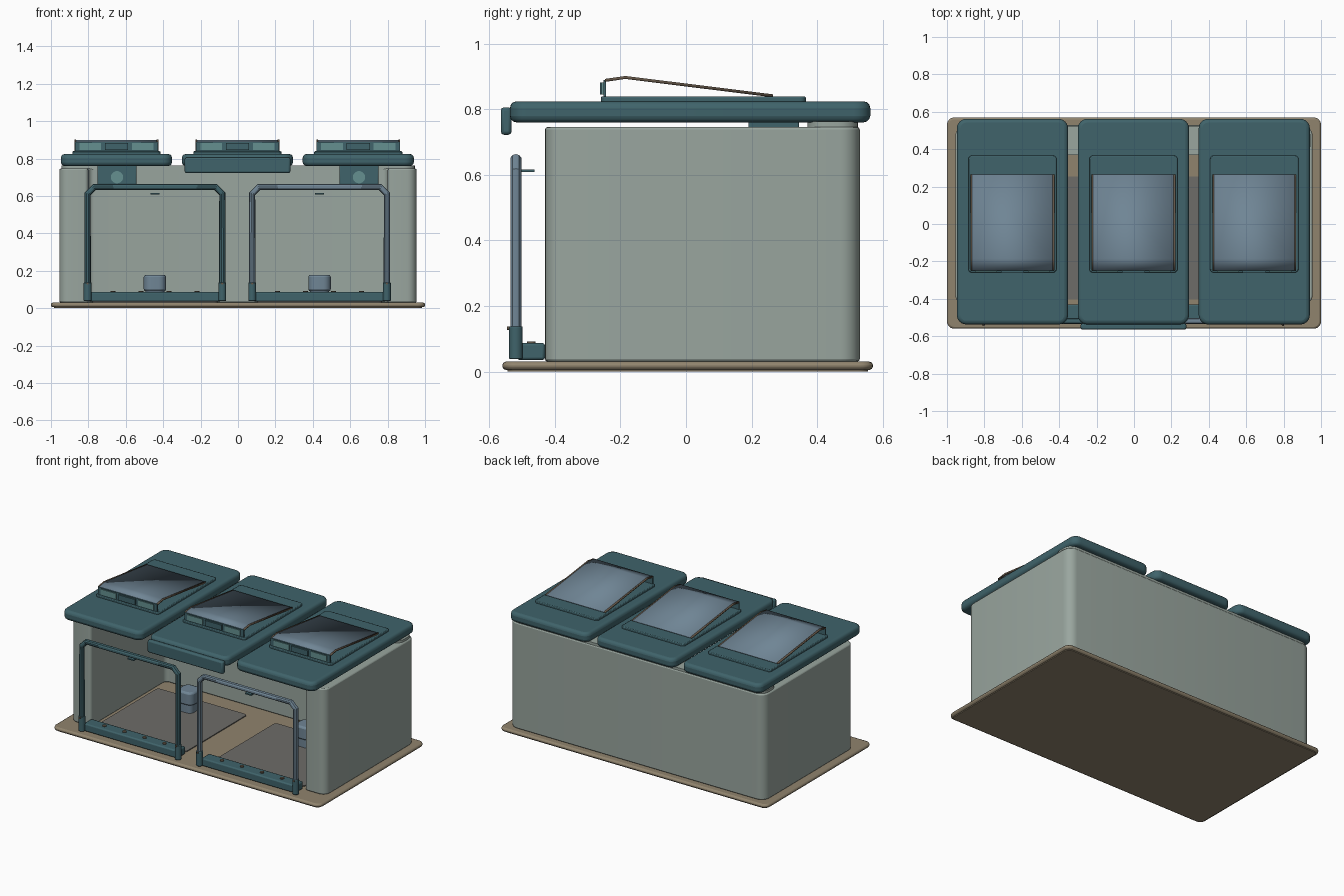
import bpy, bmesh, math
from mathutils import Vector

cube = bpy.data.objects.get("Cube")
if cube:
    bpy.data.objects.remove(cube, do_unlink=True)


def material(name, rgb):
    m = bpy.data.materials.new(name)
    m.use_nodes = True
    m.diffuse_color = (*rgb, 1)
    m.node_tree.nodes["Principled BSDF"].inputs["Base Color"].default_value = (*rgb, 1)
    return m


TEAL = material("dark teal", (0.05, 0.125, 0.145))
WALL = material("grey green", (0.32, 0.38, 0.345))
TAN = material("tan", (0.28, 0.23, 0.155))
BLUE = material("steel blue", (0.16, 0.235, 0.30))
MAT = material("mat grey", (0.155, 0.15, 0.14))
LAMP = material("light teal", (0.13, 0.28, 0.28))
BROWN = material("dark brown", (0.13, 0.095, 0.065))


def finish(obj, mat, bevel=0, segments=2):
    obj.data.materials.append(mat)
    bpy.ops.object.select_all(action="DESELECT")
    obj.select_set(True)
    bpy.context.view_layer.objects.active = obj
    bpy.ops.object.shade_smooth_by_angle(angle=math.radians(35))
    if bevel:
        mod = obj.modifiers.new("rounded edges", "BEVEL")
        mod.width, mod.segments = bevel, segments
        mod.limit_method = "ANGLE"
        mod.angle_limit = math.radians(40)
    return obj


def rounded(points, radii, steps=6):
    """Outline with each corner replaced by a smooth arc."""
    out = []
    for i, (p, r) in enumerate(zip(points, radii)):
        p = Vector(p)
        a = (Vector(points[i - 1]) - p).normalized() * r
        b = (Vector(points[(i + 1) % len(points)]) - p).normalized() * r
        for k in range(steps + 1):
            t = math.pi / 2 * k / steps
            out.append(p + a * (1 - math.sin(t)) + b * (1 - math.cos(t)))
    return out


def prism(name, outline, z0, z1, mat, bevel=0, segments=2):
    """Vertical extrusion of an outline."""
    bm = bmesh.new()
    face = bm.faces.new([bm.verts.new((p[0], p[1], z0)) for p in outline])
    ext = bmesh.ops.extrude_face_region(bm, geom=[face])
    top = [v for v in ext["geom"] if isinstance(v, bmesh.types.BMVert)]
    bmesh.ops.translate(bm, verts=top, vec=(0, 0, z1 - z0))
    bmesh.ops.recalc_face_normals(bm, faces=bm.faces)
    mesh = bpy.data.meshes.new(name)
    bm.to_mesh(mesh)
    bm.free()
    obj = bpy.data.objects.new(name, mesh)
    bpy.context.collection.objects.link(obj)
    return finish(obj, mat, bevel, segments)


def slab(name, x, y, z, mat, radius=0, bevel=0, segments=2):
    pts = [(x[0], y[0]), (x[1], y[0]), (x[1], y[1]), (x[0], y[1])]
    outline = rounded(pts, [radius] * 4) if radius else pts
    return prism(name, outline, *z, mat, bevel, segments)


def cylinder(name, center, radius, depth, mat, axis="Z", bevel=0):
    turn = (math.pi / 2, 0, 0) if axis == "Y" else (0, 0, 0)
    bpy.ops.mesh.primitive_cylinder_add(vertices=24, radius=radius, depth=depth,
                                        location=center, rotation=turn)
    bpy.context.object.name = name
    return finish(bpy.context.object, mat, bevel)


def tube(name, points, radius, mat):
    curve = bpy.data.curves.new(name, "CURVE")
    curve.dimensions = "3D"
    curve.bevel_depth, curve.bevel_resolution, curve.use_fill_caps = radius, 3, True
    line = curve.splines.new("POLY")
    line.points.add(len(points) - 1)
    for p, co in zip(line.points, points):
        p.co = (*co, 1)
    obj = bpy.data.objects.new(name, curve)
    bpy.context.collection.objects.link(obj)
    bpy.ops.object.select_all(action="DESELECT")
    obj.select_set(True)
    bpy.context.view_layer.objects.active = obj
    bpy.ops.object.convert(target="MESH")
    return finish(bpy.context.object, mat)


def sheet(name, x, profile, thick, mat):
    """Thin bent sheet: a yz profile spanning x."""
    n = len(profile)
    verts = [(cx, y, z) for cx in x for y, z in profile]
    faces = [(i, i + 1, n + i + 1, n + i) for i in range(n - 1)]
    mesh = bpy.data.meshes.new(name)
    mesh.from_pydata(verts, [], faces)
    obj = bpy.data.objects.new(name, mesh)
    bpy.context.collection.objects.link(obj)
    finish(obj, mat)
    mod = obj.modifiers.new("thickness", "SOLIDIFY")
    mod.thickness, mod.offset = thick, 0
    return obj


# Ground plate
slab("base_plate", (-1, 1), (-0.56, 0.57), (0.005, 0.03), TAN, 0.04, 0.01)
slab("base_underside", (-0.985, 0.985), (-0.545, 0.555), (0, 0.006), TAN, 0.03)

# U-shaped wall, open at the front, with a raised lip along the back
half = [(0.80, 0.37), (0.80, -0.43), (0.955, -0.43), (0.955, 0.53)]
outline = half + [(-x, y) for x, y in reversed(half)]
radii = [0.03, 0.02, 0.05, 0.06]
prism("wall_shell", rounded(outline, radii + radii[::-1]), 0.03, 0.746, WALL, 0.008)
slab("back_wall_lip", (-0.945, 0.945), (0.37, 0.525), (0.74, 0.762), WALL, 0.06)

# Three lids, each with a propped hatch
for side, cx in (("right", -0.65), ("middle", -0.003), ("left", 0.643)):
    slab(side + "_lid", (cx - 0.297, cx + 0.297), (-0.537, 0.562), (0.76, 0.824),
         TEAL, 0.05, 0.02, 3)
    slab(side + "_hatch_rim", (cx - 0.236, cx + 0.236), (-0.26, 0.366),
         (0.82, 0.839), TEAL, 0.02, 0.005)
    profile = [(0.265, 0.841), (-0.185, 0.897), (-0.247, 0.888)]
    sheet(side + "_hatch_panel", (cx - 0.215, cx + 0.215), profile, 0.006, BLUE)
    for s in (-1, 1):
        sheet(side + "_hatch_trim", (cx + s * 0.215, cx + s * 0.224), profile, 0.009, BROWN)
    slab(side + "_hatch_front", (cx - 0.222, cx + 0.222), (-0.252, -0.244),
         (0.838, 0.889), TEAL)
    for s in (-1, 1):
        slab(side + "_hatch_light", (cx + s * 0.14 - 0.058, cx + s * 0.14 + 0.058),
             (-0.257, -0.251), (0.845, 0.882), LAMP)
    slab(side + "_hatch_latch", (cx - 0.062, cx + 0.062), (-0.262, -0.251),
         (0.845, 0.882), TEAL)

# Drop-down front flap of the middle lid
slab("middle_lid_flap", (-0.285, 0.28), (-0.565, -0.532), (0.722, 0.806), TEAL, 0, 0.01)

for side, s in (("right", -1), ("left", 1)):
    cx = 0.44 * s - 0.004
    # Floor mat and small seat post
    slab(side + "_floor_mat", (cx - 0.335, cx + 0.335), (-0.40, 0.255), (0.028, 0.036),
         MAT, 0.02)
    slab(side + "_post", (cx - 0.06, cx + 0.06), (0.05, 0.17), (0.09, 0.178), BLUE, 0.04, 0.012)
    slab(side + "_post_foot", (cx - 0.05, cx + 0.05), (0.06, 0.16), (0.03, 0.095), BLUE, 0.03)
    # Lamp box hanging under the lid
    bx = 0.647 * s
    slab(side + "_lamp_box", (bx - 0.105, bx + 0.105), (0.19, 0.345), (0.66, 0.765),
         TEAL, 0, 0.006)
    cylinder(side + "_lamp", (bx, 0.188, 0.70), 0.033, 0.008, LAMP, "Y")
    # Hoop frame standing in sockets
    w, y = 0.36, -0.519
    arch = [(-w, 0.08), (-w, 0.612), (-w + 0.035, 0.647)]
    arch += [(-px, z) for px, z in reversed(arch)]
    tube(side + "_hoop", [(cx + px, y, z) for px, z in arch], 0.0175,
         TEAL if s < 0 else BLUE)
    for e in (-1, 1):
        cylinder(side + "_hoop_socket", (cx + e * w, y, 0.088), 0.021, 0.1, TEAL, bevel=0.004)
        cylinder(side + "_socket_pin", (cx + e * w, -0.54, 0.132), 0.006, 0.012, BROWN, "Y")
    slab(side + "_hoop_catch", (cx - 0.024, cx + 0.024), (-0.515, -0.462),
         (0.608, 0.616), TEAL)
    # Threshold bar with bolts
    slab(side + "_threshold", (cx - 0.352, cx + 0.352), (-0.515, -0.43), (0.035, 0.087),
         TEAL, 0, 0.008)
    for k in range(4):
        cylinder(side + "_bolt", (cx - 0.225 + 0.15 * k, -0.472, 0.089), 0.013, 0.006, BROWN)
